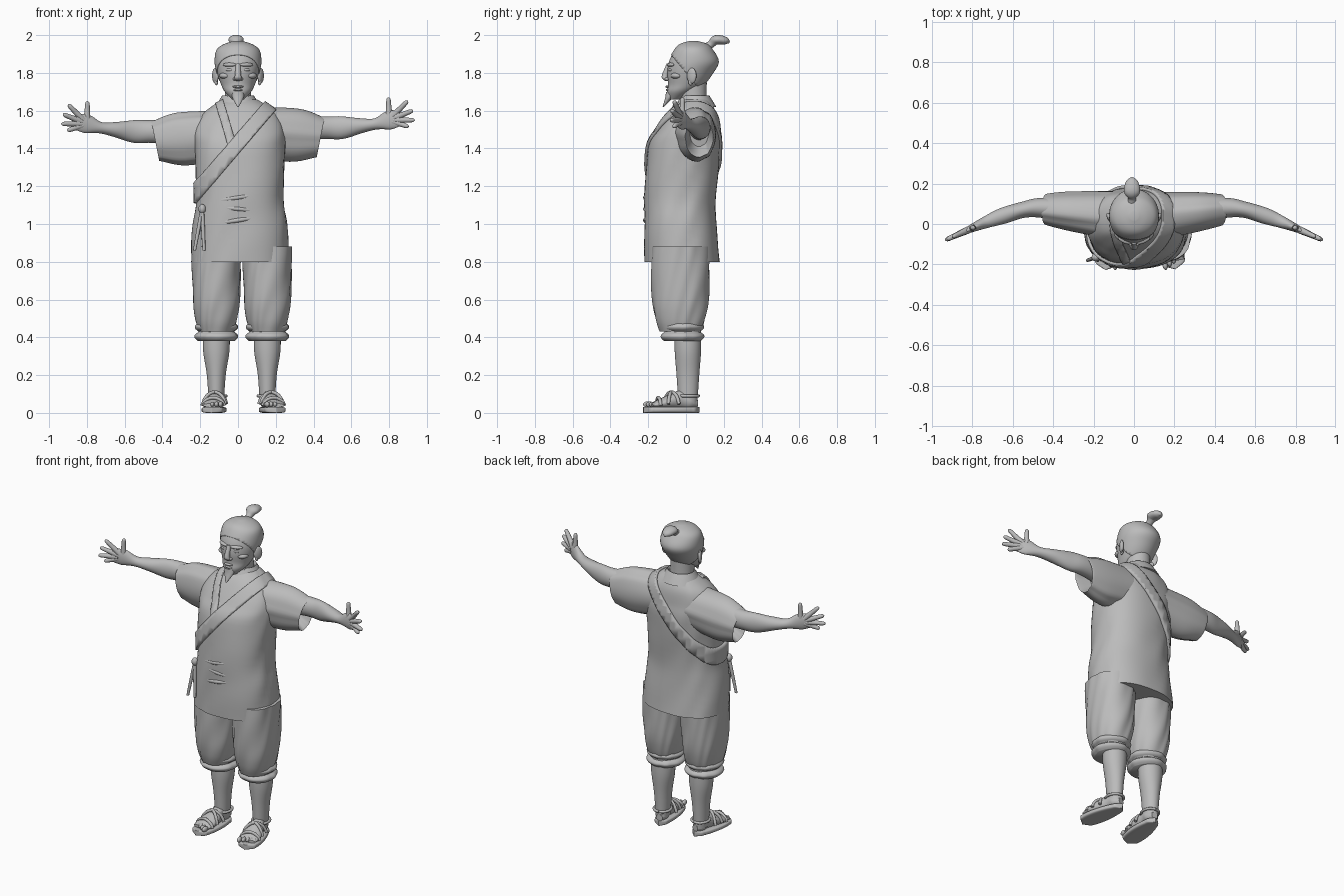
import bpy, bmesh, math
from mathutils import Vector, Matrix
from math import sin, cos, pi, tau

default_cube = bpy.data.objects.get("Cube")
if default_cube:
    bpy.data.objects.remove(default_cube)

clay = bpy.data.materials.new("clay_grey")
clay.use_nodes = True
clay.diffuse_color = (.5, .5, .5, 1)
clay.node_tree.nodes["Principled BSDF"].inputs["Base Color"].default_value = clay.diffuse_color
UP = Vector((0, 0, 1))
SIDES = (("left", 1), ("right", -1))


def finish(name, bm):
    bmesh.ops.recalc_face_normals(bm, faces=bm.faces)
    mesh = bpy.data.meshes.new(name)
    bm.to_mesh(mesh)
    bm.free()
    mesh.materials.append(clay)
    for polygon in mesh.polygons:
        polygon.use_smooth = True
    mesh.set_sharp_from_angle(angle=math.radians(50))
    ob = bpy.data.objects.new(name, mesh)
    bpy.context.collection.objects.link(ob)
    return ob


def smooth_rows(rows, steps):
    """Catmull-Rom interpolation of (x, y, z, width, height) rows."""
    out = []
    last = len(rows) - 1
    for i in range(last):
        before, start, end, after = rows[max(i - 1, 0)], rows[i], rows[i + 1], rows[min(i + 2, last)]
        for k in range(steps):
            t = k / steps
            out.append([q + t / 2 * (r - p + t * (2 * p - 5 * q + 4 * r - s + t * (3 * (q - r) + s - p)))
                        for p, q, r, s in zip(before, start, end, after)])
    return out + [list(rows[last])]


def loft_mesh(rows, axis=None, power=2, fold=0, waves=6, sides=32, steps=5):
    """Skin of superellipse rings along a path, with optional cloth folds."""
    rows = smooth_rows(rows, steps)
    points = [Vector(row[:3]) for row in rows]
    bm, rings = bmesh.new(), []
    for i, (x, y, z, width, height) in enumerate(rows):
        along = Vector(axis) if axis else points[min(i + 1, len(points) - 1)] - points[max(i - 1, 0)]
        along.normalize()
        u = along.cross(UP) if abs(along.z) < .99 else Vector((1, 0, 0))
        u.normalize()
        v = u.cross(along)
        ring = []
        for k in range(sides):
            angle = tau * k / sides
            c, s = cos(angle), sin(angle)
            swell = 1 + fold * sin(waves * angle + 22 * z + 2 * sin(3 * angle))
            across = math.copysign(abs(c) ** (2 / power), c) * max(width, .001) * swell
            upward = math.copysign(abs(s) ** (2 / power), s) * max(height, .001) * swell
            ring.append(bm.verts.new(points[i] + u * across + v * upward))
        rings.append(ring)
    for lower, upper in zip(rings, rings[1:]):
        for k in range(sides):
            n = (k + 1) % sides
            bm.faces.new((lower[k], lower[n], upper[n], upper[k]))
    bm.faces.new(rings[0])
    bm.faces.new(rings[-1])
    bmesh.ops.recalc_face_normals(bm, faces=bm.faces)
    return bm


def loft(name, rows, **options):
    return finish(name, loft_mesh(rows, **options))


def upright(x, rows):
    """Turns (z, y, width, depth) rows into loft rows standing at x."""
    return [(x, y, z, width, depth) for z, y, width, depth in rows]


def column(name, x, rows, **options):
    return loft(name, upright(x, rows), axis=UP, **options)


def tube(name, points, radii, **options):
    return loft(name, [(*point, r, r) for point, r in zip(points, radii)], sides=14, **options)


def ball(name, loc, size, turn=0):
    bm = bmesh.new()
    bmesh.ops.create_uvsphere(bm, u_segments=20, v_segments=12, radius=1)
    bm.transform(Matrix.Translation(loc) @ Matrix.Rotation(turn, 4, 'Z') @ Matrix.Diagonal((*size, 1)))
    return finish(name, bm)


def shell(name, bm, planes, lift):
    """Part of a surface on the positive side of every plane, raised and thickened."""
    for point, normal in planes:
        bmesh.ops.bisect_plane(bm, geom=bm.verts[:] + bm.edges[:] + bm.faces[:],
                               plane_co=point, plane_no=normal, clear_inner=True)
    bm.normal_update()
    for vert in bm.verts:
        vert.co += vert.normal * lift
    thickness = finish(name, bm).modifiers.new("thickness", 'SOLIDIFY')
    thickness.thickness, thickness.offset = lift * 1.4, -1


def strip_planes(middle, normal, half):
    return [(middle - normal * half, normal), (middle + normal * half, -normal)]


# Tunic body
torso = upright(.01, [(.8, -.02, .26, .2), (1, -.03, .25, .19), (1.15, -.03, .23, .19), (1.4, -.01, .24, .19),
                      (1.5, .01, .24, .16), (1.58, .03, .2, .13), (1.63, .04, .14, .1), (1.66, .05, .09, .07)])
cloth = dict(axis=UP, power=2.3, fold=.01, sides=64)
loft("tunic", torso, **cloth)
column("neck_collar", 0, [(1.62, .05, .12, .11), (1.67, .05, .09, .08), (1.68, .05, .08, .07), (1.65, .05, .07, .06)])

# Sash looped over the left shoulder, and lapel on the other side
sash_normal = Vector((.76, 0, -.65))
sash_middle = Vector((-.02, 0, 1.4))
shell("sash", loft_mesh(torso, **cloth), strip_planes(sash_middle, sash_normal, .036), .014)
lapel = strip_planes(Vector((-.07, 0, 1.55)), Vector((.96, 0, .28)), .022)
shell("lapel", loft_mesh(torso, **cloth), lapel + [((0, 0, 0), -Vector((0, 1, 0))), (sash_middle, -sash_normal)], .009)

# Waist creases and knotted tie on the right hip
for i, tilt in enumerate((.03, -.02, .03)):
    bends = [k / 2 for k in range(-2, 3)]
    tube(f"waist_crease_{i}", [(.2 * sin(a), -.03 - .185 * cos(a), 1.02 + .06 * i + tilt * a) for a in bends],
         [.012 * cos(a) for a in bends])
knot = Vector((-.19, -.165, 1.08))
ball("tie_knot", knot, (.02, .02, .025))
for name, spread in (("outer", -.04), ("inner", .01)):
    ends = [knot + Vector((spread * t, -.015 * t, -.22 * t)) for t in (0, .5, 1)]
    tube(name + "_tie_end", ends, (.01, .01, .008), axis=UP)

for side, s in SIDES:
    # Sleeve with a turned-in hem, then arm and palm in one piece
    drop = .01 - .01 * s

    def mirrored(rows):
        return [(s * x, y, z - drop, *size) for x, y, z, *size in rows]

    loft(side + "_sleeve", mirrored([(.1, .04, 1.49, .12, .13), (.3, .06, 1.47, .1, .14), (.42, .07, 1.46, .08, .11),
                                     (.43, .07, 1.46, .07, .1), (.35, .07, 1.48, .05, .07)]),
         axis=(s, 0, -.2), fold=.025, waves=5, sides=48)
    loft(side + "_arm", mirrored([(.25, .06, 1.51, .06, .07), (.45, .08, 1.51, .05, .06), (.55, .07, 1.51, .04, .06),
                                  (.65, .04, 1.52, .04, .04), (.73, .01, 1.53, .03, .03), (.8, -.02, 1.55, .02, .05),
                                  (.86, -.05, 1.56, .01, .04)]))

    # Fingers fan out from the middle of the palm
    palm = Vector((.8 * s, -.02, 1.55 - drop))
    outward = Vector((.9 * s, -.4, 0))
    for finger, angle in (("thumb", 1.6), ("index", .75), ("middle", .35), ("ring", 0), ("little", -.3)):
        way = outward * cos(angle) + UP * sin(angle)
        reach = .12 if finger in ("thumb", "little") else .15
        tube(f"{side}_{finger}_finger", [palm + way * reach * t for t in (.2, .6, .92, 1)], (.018, .014, .011, .002))

    # Baggy breeches, rolled cuff and shin
    x = .02 + s * .135
    column(side + "_breeches", x, [(z, -.03, w, w * 1.2) for z, w in ((.88, .13), (.62, .125), (.5, .11), (.43, .09))],
           power=2.2, fold=.022, waves=9, sides=64)
    rolls = [i / 8 for i in range(9)]
    column(side + "_cuff", x, [(.38 + .1 * t, -.02, w, w) for t in rolls for w in [.095 + .02 * abs(sin(tau * t))]],
           fold=.02, sides=48)
    column(side + "_shin", x, [(.44, .01, .07, .07), (.33, .01, .07, .07), (.2, .01, .05, .06), (.05, .01, .04, .05)])

    # Sandalled foot, laid out by sideways and forward distance from the heel
    heel = Vector((x - s * .01, .07, 0))
    splay = .16 * s + .04
    ahead = Vector((sin(splay), -cos(splay), 0))
    sideways = Vector((cos(splay), sin(splay), 0))

    def at(lateral, forward, z, *size):
        return (*(heel + sideways * lateral + ahead * forward + UP * z), *size)

    loft(side + "_sandal_sole", [at(0, .3 * t, .016, (.05 + .025 * t) * max(sin(pi * t), 0) ** .3, .016)
                                 for t in [i / 12 for i in range(13)]], axis=ahead, power=4)
    loft(side + "_foot", [at(0, *row) for row in ((.01, .05, .02, .02), (.05, .06, .04, .04), (.1, .07, .04, .05),
                                                  (.2, .05, .06, .03), (.26, .04, .05, .01))], axis=ahead)
    for i in range(5):
        size = .016 - .001 * i
        ball(f"{side}_toe_{i}", at(s * (.023 * i - .046), .27 - .01 * i, .045), (size * .8, size * 1.5, size), splay)
    arch = [.3 + (pi - .6) * k / 8 for k in range(9)]
    for i, (forward, slant, top) in enumerate(((.15, .03, .09), (.15, -.03, .09), (.22, 0, .06))):
        tube(f"{side}_sandal_strap_{i}", [at(.063 * cos(a), forward + slant * cos(a), .02 + top * sin(a)) for a in arch],
             [.009 for a in arch])
    around = [tau * k / 10 for k in range(11)]
    tube(side + "_ankle_strap", [at(.05 * sin(a), .06 - .056 * cos(a), .09) for a in around], [.008 for a in around])

# Head, neck, shaved hairline and topknot
skull = upright(0, [(1.66, -.06, .03, .03), (1.7, -.03, .07, .07), (1.74, 0, .09, .095), (1.8, .02, .11, .12),
                    (1.86, .04, .12, .13), (1.92, .04, .11, .1), (1.95, .04, .07, .07), (1.965, .04, .02, .02)])
loft("head", skull, axis=UP, sides=48)
column("neck", 0, [(1.58, .05, .07, .07), (1.66, .04, .07, .07), (1.75, .03, .07, .08)])
shell("hair", loft_mesh(skull, axis=UP, sides=48), [((0, -.08, 1.9), (0, .8, .65))], .004)
loft("topknot", [(-.01, .09, 1.93, .03, .02), (-.01, .13, 1.95, .02, .02), (-.01, .16, 1.975, .04, .025),
                 (-.01, .21, 1.97, .03, .02), (-.01, .23, 1.96, .004, .004)])

# Face
column("nose", 0, [(1.85, -.09, .012, .012), (1.79, -.11, .016, .017), (1.77, -.11, .02, .016), (1.757, -.1, .01, .01)])
ball("upper_lip", (0, -.097, 1.727), (.03, .012, .007))
ball("lower_lip", (0, -.095, 1.71), (.025, .012, .007))
ball("chin", (0, -.085, 1.685), (.03, .02, .02))
column("beard", 0, [(1.7, -.08, .03, .026), (1.67, -.09, .03, .02), (1.62, -.12, .004, .004)])
for side, s in SIDES:
    ball(side + "_brow", (s * .045, -.08, 1.843), (.038, .016, .011), s * .4)
    ball(side + "_eyelid", (s * .045, -.08, 1.816), (.02, .012, .009), s * .4)
    ball(side + "_cheekbone", (s * .065, -.05, 1.785), (.036, .03, .018), s * .6)
    ball(side + "_nostril", (s * .016, -.1, 1.768), (.011, .013, .009))
    ball(side + "_ear", (s * .12, .03, 1.785), (.012, .028, .042), s * -.5)
    ball(side + "_ear_lobe", (s * .115, .025, 1.75), (.009, .013, .016))
    tube(side + "_neck_tendon", [(s * .055, .01, 1.72), (s * .02, -.03, 1.59)], (.014, .012), axis=UP)
